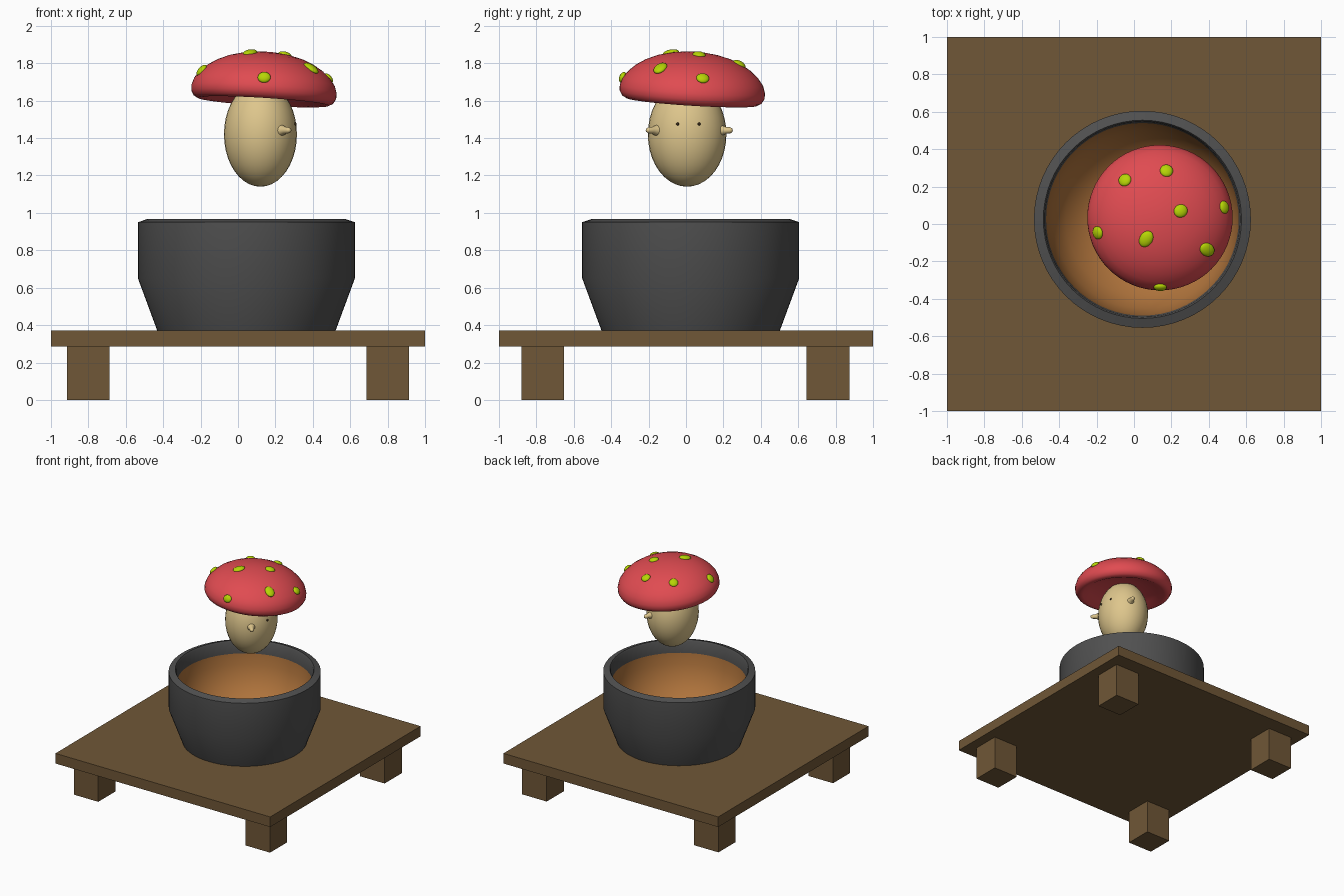
import bpy, bmesh, math
from mathutils import Vector, Matrix
from mathutils.bvhtree import BVHTree

if "Cube" in bpy.data.objects:
    bpy.data.objects.remove(bpy.data.objects["Cube"])


def material(name, hexa):
    lin = []
    for i in (0, 2, 4):
        c = int(hexa[i:i + 2], 16) / 255
        lin.append(c / 12.92 if c <= 0.04045 else ((c + 0.055) / 1.055) ** 2.4)
    m = bpy.data.materials.new(name)
    m.diffuse_color = (*lin, 1)
    m.use_nodes = True
    m.node_tree.nodes["Principled BSDF"].inputs["Base Color"].default_value = m.diffuse_color
    return m


WOOD = material("brown wood", "705737")
GREY = material("dark grey glaze", "505050")
ORANGE = material("orange lining", "B0743C")
CREAM = material("cream", "DEC68C")
RED = material("red", "E04B51")
LIME = material("lime", "B6D505")
DARK = material("dark brown", "3A2A18")


def finish(name, bm, mat, matrix=None, angle=None):
    if matrix is not None:
        bm.transform(matrix)
    me = bpy.data.meshes.new(name)
    bm.to_mesh(me)
    bm.free()
    me.materials.append(mat)
    if angle:
        me.shade_smooth()
        me.set_sharp_from_angle(angle=math.radians(angle))
    ob = bpy.data.objects.new(name, me)
    bpy.context.collection.objects.link(ob)
    return ob


def box(name, lo, hi, mat):
    lo, hi = Vector(lo), Vector(hi)
    bm = bmesh.new()
    bmesh.ops.create_cube(bm, size=1)
    return finish(name, bm, mat, Matrix.Translation((lo + hi) / 2) @ Matrix.Diagonal((*(hi - lo), 1)))


def lathe(name, profile, mat, matrix, angle=40, n=64):
    bm = bmesh.new()
    rings = []
    for r, z in profile:
        rings.append([bm.verts.new((r * math.cos(2 * math.pi * i / n),
                                    r * math.sin(2 * math.pi * i / n), z)) for i in range(n)])
    for a, b in zip(rings, rings[1:]):
        for i in range(n):
            j = (i + 1) % n
            bm.faces.new((a[i], a[j], b[j], b[i]))
    bmesh.ops.remove_doubles(bm, verts=bm.verts, dist=1e-5)
    return finish(name, bm, mat, matrix, angle)


def ellipsoid(name, loc, radii, mat, rot=Matrix.Identity(4), u=32, v=20):
    bm = bmesh.new()
    bmesh.ops.create_uvsphere(bm, u_segments=u, v_segments=v, radius=1)
    return finish(name, bm, mat, Matrix.Translation(loc) @ rot @ Matrix.Diagonal((*radii, 1)), 180)


# Low table with four square legs
box("table_top", (-1, -1, 0.285), (1, 1, 0.37), WOOD)
for sx in (-1, 1):
    for sy in (-1, 1):
        x, y = 0.8 * sx, 0.762 * sy - 0.003
        box("table_leg", (x - 0.114, y - 0.114, 0), (x + 0.114, y + 0.114, 0.285), WOOD)

# Bowl shell with bevelled rim, then its lining
BOWL = Matrix.Translation((0.045, 0.025, 0))
lathe("bowl", [(0, 0.371), (0.477, 0.371), (0.58, 0.65), (0.58, 0.95), (0.53, 0.967),
               (0.522, 0.955), (0.515, 0.86)], GREY, BOWL)
lathe("bowl_lining", [(0.515, 0.86), (0.508, 0.77), (0.475, 0.66), (0.41, 0.56),
                      (0.31, 0.48), (0.17, 0.425), (0, 0.41)], ORANGE, BOWL)

# Egg-shaped stem body
STEM = Vector((0.12, 0.006, 1.42))
ellipsoid("stem", STEM, (0.195, 0.21, 0.28), CREAM)

# Stubby tapered arms
for base, tip in (((0.215, -0.135, 1.44), (0.28, -0.212, 1.442)),
                  ((0.185, 0.165, 1.44), (0.215, 0.25, 1.442))):
    base, tip = Vector(base), Vector(tip)
    length = (tip - base).length
    rot = (tip - base).to_track_quat('Z', 'Y').to_matrix().to_4x4()
    lathe("arm", [(0.04, 0), (0.027, 0.35 * length), (0.018, 0.6 * length),
                  (0.016, 0.85 * length), (0.01, 0.96 * length), (0, length)],
          CREAM, Matrix.Translation(base) @ rot, 180, 20)

# Tiny eyes
for y in (-0.045, 0.07):
    x = STEM.x + 0.195 * math.sqrt(1 - ((y - STEM.y) / 0.21) ** 2 - (0.055 / 0.28) ** 2)
    ellipsoid("eye", (x, y, 1.475), (0.008, 0.008, 0.008), DARK, u=12, v=8)

# Tilted cap, hollow underneath
CAP = (Matrix.Translation((0.135, 0.03, 1.592)) @ Matrix.Rotation(math.radians(3.5), 4, 'Y')
       @ Matrix.Rotation(math.radians(-3.5), 4, 'X'))
cap = lathe("cap", [(0, 0.07), (0.16, 0.06), (0.27, 0.03), (0.325, 0.006), (0.35, 0.002), (0.374, 0.015),
                    (0.388, 0.04), (0.389, 0.07), (0.376, 0.11), (0.35, 0.145), (0.31, 0.182),
                    (0.26, 0.213), (0.2, 0.239), (0.13, 0.257), (0.06, 0.267), (0, 0.27)],
            RED, CAP, 180)

# Raised spots, laid on the cap surface
tree = BVHTree.FromPolygons([v.co for v in cap.data.vertices], [p.vertices for p in cap.data.polygons])
origin = Vector((0.135, 0.03, 1.69))
SPOTS = [(-0.04, 0.225, 1.79, 1), (0.17, 0.26, 1.785, 1), (0.25, 0.07, 1.845, 1.05),
         (0.485, 0.09, 1.72, 0.9), (0.395, -0.14, 1.775, 1.3), (0.065, -0.08, 1.855, 1.3),
         (-0.185, -0.045, 1.76, 1), (0.14, -0.345, 1.725, 0.85)]
for x, y, z, size in SPOTS:
    loc, normal, _, _ = tree.ray_cast(origin, Vector((x, y, z)) - origin)
    rot = normal.to_track_quat('Z', 'Y').to_matrix().to_4x4()
    ellipsoid("cap_spot", loc, (0.035, 0.036 * size, 0.018), LIME, rot, 20, 12)
